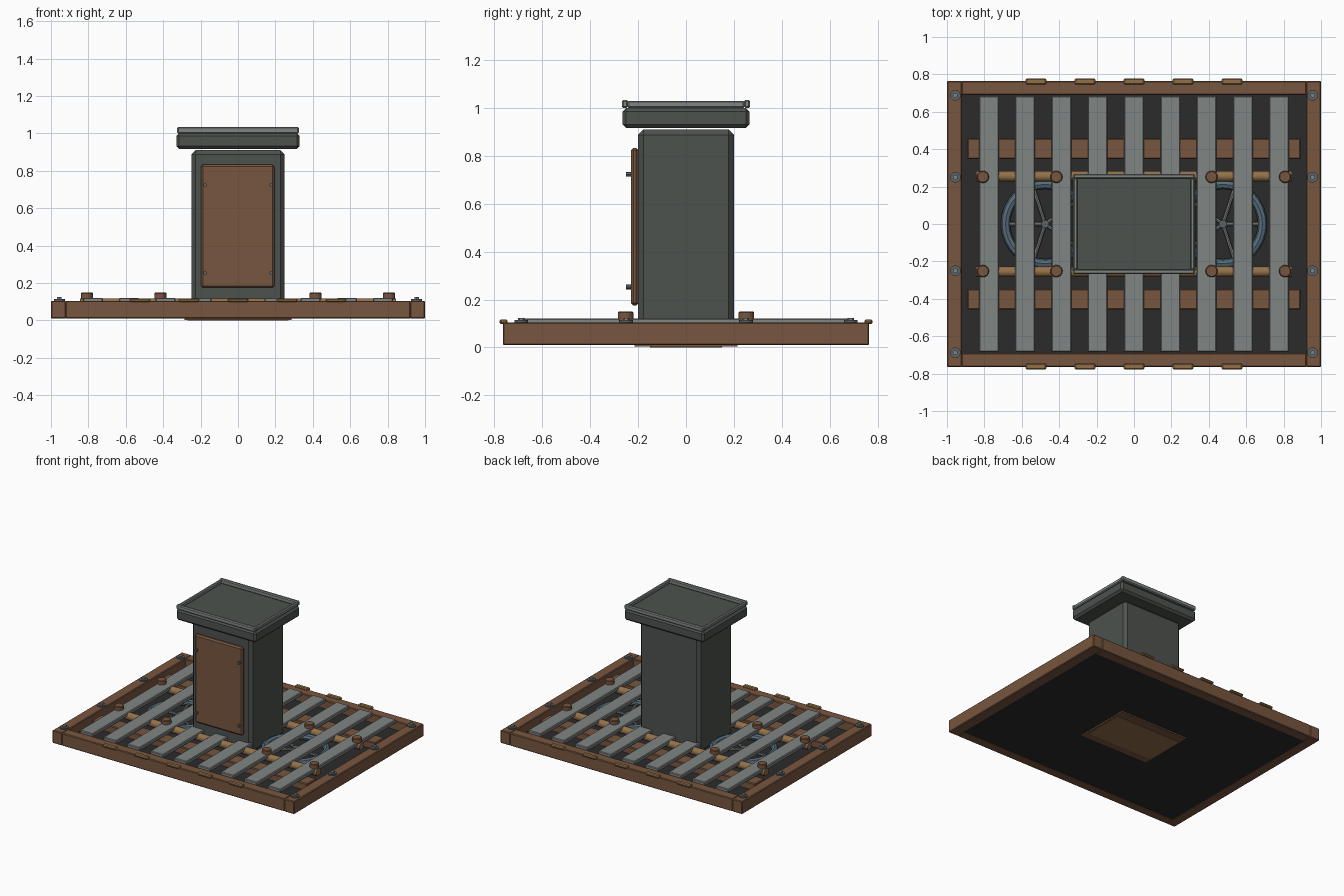
import bpy
from math import pi, cos, sin, radians

cube = bpy.data.objects.get("Cube")
if cube:
    bpy.data.objects.remove(cube, do_unlink=True)


def material(name, rgb):
    m = bpy.data.materials.new(name)
    m.use_nodes = True
    m.diffuse_color = (*rgb, 1)
    m.node_tree.nodes["Principled BSDF"].inputs["Base Color"].default_value = (*rgb, 1)
    return m


RUST = material("rust brown", (0.19, 0.093, 0.05))
BRASS = material("aged brass", (0.29, 0.165, 0.068))
STEEL = material("light steel", (0.215, 0.235, 0.225))
IRON = material("dark green iron", (0.075, 0.085, 0.077))
BLUE = material("blue steel", (0.095, 0.155, 0.2))
BLACK = material("near black", (0.024, 0.024, 0.024))
BOLT = material("bolt grey", (0.1, 0.125, 0.135))


def finish(name, mat, bevel=0, smooth=False):
    ob = bpy.context.object
    ob.name = name
    ob.data.materials.append(mat)
    if bevel:
        mod = ob.modifiers.new("Bevel", "BEVEL")
        mod.width = bevel
        mod.segments = 1
    if smooth:
        bpy.ops.object.shade_smooth_by_angle(angle=radians(35))
    return ob


def box(name, mat, x, y, z, bevel=0):
    """Box from (min, max) pairs on each axis."""
    bpy.ops.mesh.primitive_cube_add(size=1, location=[sum(p) / 2 for p in (x, y, z)])
    ob = bpy.context.object
    ob.scale = [p[1] - p[0] for p in (x, y, z)]
    bpy.ops.object.transform_apply(location=False, rotation=False, scale=True)
    return finish(name, mat, bevel)


def rod(name, mat, loc, radius, depth, rot=(0, 0, 0), sides=12, bevel=0, smooth=False):
    bpy.ops.mesh.primitive_cylinder_add(vertices=sides, radius=radius, depth=depth,
                                        location=loc, rotation=rot)
    return finish(name, mat, bevel, smooth)


SIDES = (("left", 1), ("right", -1))
ENDS = (("back", 1), ("front", -1))


def span(centre, width):
    return centre - width / 2, centre + width / 2


# Floor plate and surrounding frame
box("floor_plate", BLACK, (-0.93, 0.93), (-0.7, 0.7), (0.012, 0.04))
for side, s in SIDES:
    box(f"{side}_frame_rail", RUST, span(s * 0.96, 0.08), (-0.765, 0.765), (0.01, 0.105), 0.005)
for end, e in ENDS:
    box(f"{end}_frame_rail", RUST, (-0.922, 0.922), span(e * 0.727, 0.076), (0.01, 0.105), 0.005)
    # Cross beam, pipe and edge clips
    box(f"{end}_cross_beam", RUST, (-0.89, 0.89), span(e * 0.402, 0.11), (0.035, 0.09), 0.005)
    rod(f"{end}_pipe", BRASS, (0, e * 0.255, 0.09), 0.028, 1.69, (0, pi / 2, 0), 12, 0, True)
    for i in range(5):
        box(f"{end}_edge_clip_{i + 1}", BRASS, span((i - 2) * 0.262, 0.11),
            span(e * 0.762, 0.034), (0.098, 0.117), 0.006)

# Deck slats
for i in range(9):
    box(f"deck_slat_{i + 1}", STEEL, span((i - 4) * 0.194, 0.106), (-0.685, 0.685),
        (0.092, 0.121), 0.005)

# Fasteners
for side, s in SIDES:
    for end, e in ENDS:
        for x in (0.415, 0.808):
            rod(f"{side}_{end}_pipe_bolt", RUST, (s * x, e * 0.252, 0.13), 0.034, 0.04,
                sides=10, bevel=0.005)
        for y in (0.25, 0.688):
            rod(f"{side}_{end}_frame_washer", BOLT, (s * 0.955, e * y, 0.108), 0.029, 0.012)
            rod(f"{side}_{end}_frame_bolt", STEEL, (s * 0.955, e * y, 0.116), 0.014, 0.016, sides=6)

    # Hand wheels under the deck
    cx, cz = s * 0.475, 0.065
    bpy.ops.mesh.primitive_torus_add(location=(cx, 0, cz), major_radius=0.212, minor_radius=0.025,
                                     major_segments=32, minor_segments=8)
    finish(f"{side}_wheel_rim", BLUE, smooth=True)
    rod(f"{side}_wheel_hub", BOLT, (cx, 0, cz), 0.022, 0.04)
    for k in range(5):
        a = k * 2 * pi / 5 + (0 if s > 0 else pi)
        rod(f"{side}_wheel_spoke_{k + 1}", STEEL, (cx + 0.1 * cos(a), 0.1 * sin(a), cz),
            0.01, 0.2, (0, pi / 2, a), 8)

# Pedestal and cap
box("pedestal", IRON, (-0.248, 0.248), (-0.2, 0.2), (0.04, 0.91), 0.022)
box("cap", IRON, (-0.33, 0.33), (-0.265, 0.265), (0.917, 1.0), 0.015)
for end, e in ENDS:
    box(f"{end}_cap_trim", STEEL, (-0.325, 0.325), span(e * 0.255, 0.025), (1.0, 1.034), 0.006)
for side, s in SIDES:
    box(f"{side}_cap_trim", STEEL, span(s * 0.313, 0.022), (-0.245, 0.245), (1.0, 1.03), 0.006)

# Access panel with screws
box("access_panel", RUST, (-0.198, 0.194), (-0.23, -0.198), (0.175, 0.833), 0.01)
for side, s in SIDES:
    for z in (0.253, 0.723):
        rod(f"{side}_panel_screw", BOLT, (s * 0.177, -0.238, z), 0.01, 0.024, (pi / 2, 0, 0), 8)

# Underside hatch
box("underside_plate", RUST, (-0.285, 0.285), (-0.215, 0.215), (0.003, 0.02))
box("underside_hatch", BRASS, (-0.27, 0.27), (-0.15, 0.15), (0.0, 0.012))
